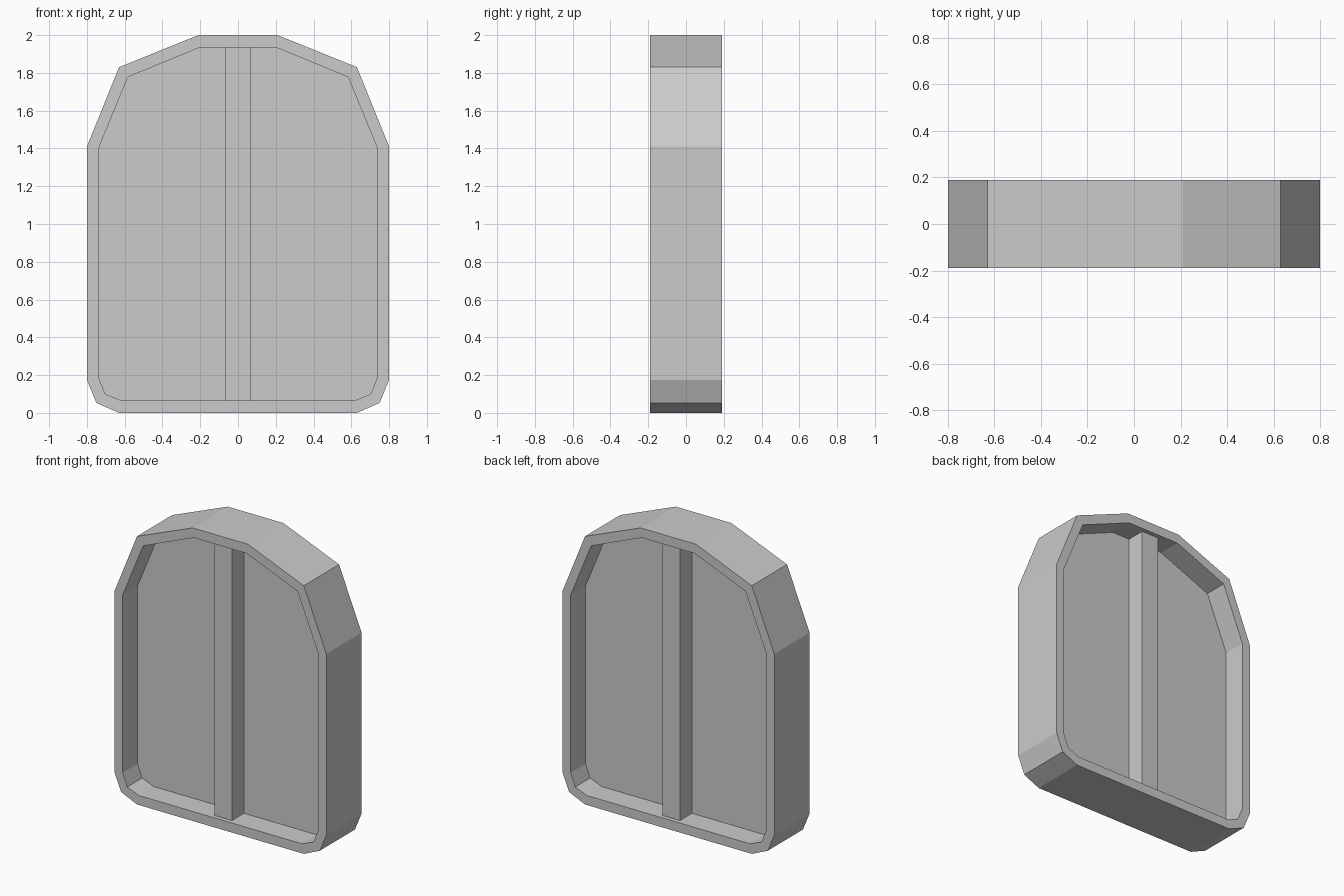
import bpy
import bmesh

cube = bpy.data.objects.get("Cube")
if cube:
    bpy.data.objects.remove(cube, do_unlink=True)

grey = bpy.data.materials.new("plain grey")
grey.use_nodes = True
colour = (0.6, 0.6, 0.6, 1.0)
grey.diffuse_color = colour
grey.node_tree.nodes["Principled BSDF"].inputs["Base Color"].default_value = colour

# Half outlines (x, z) from top to bottom, mirrored into closed loops
OUTER_HALF = [(0.21, 2.0), (0.63, 1.83), (0.80, 1.41),
              (0.80, 0.175), (0.75, 0.053), (0.63, 0.0)]
INNER_HALF = [(0.2, 1.935), (0.583, 1.778), (0.738, 1.40),
              (0.738, 0.188), (0.703, 0.1), (0.617, 0.065)]


def mirrored(half):
    return half + [(-x, z) for x, z in reversed(half)]


def finish(name, bm):
    bmesh.ops.recalc_face_normals(bm, faces=bm.faces)
    mesh = bpy.data.meshes.new(name)
    bm.to_mesh(mesh)
    bm.free()
    mesh.materials.append(grey)
    obj = bpy.data.objects.new(name, mesh)
    bpy.context.collection.objects.link(obj)
    return obj


def loop(bm, outline, y):
    return [bm.verts.new((x, y, z)) for x, z in outline]


def bridge(bm, a, b):
    n = len(a)
    for i in range(n):
        j = (i + 1) % n
        bm.faces.new((a[i], a[j], b[j], b[i]))


def prism(name, outline, half_depth):
    bm = bmesh.new()
    front = loop(bm, outline, -half_depth)
    back = loop(bm, outline, half_depth)
    bm.faces.new(front)
    bm.faces.new(back)
    bridge(bm, front, back)
    return finish(name, bm)


def ring(name, outer, inner, half_depth):
    bm = bmesh.new()
    loops = [loop(bm, outer, -half_depth), loop(bm, outer, half_depth),
             loop(bm, inner, half_depth), loop(bm, inner, -half_depth)]
    for k in range(4):
        bridge(bm, loops[k], loops[(k + 1) % 4])
    return finish(name, bm)


outer = mirrored(OUTER_HALF)
inner = mirrored(INNER_HALF)

# Thick surround, recessed panel, and the upright bar on both sides of it
ring("window_frame", outer, inner, 0.19)
prism("window_panel", inner, 0.03)
prism("centre_bar", mirrored([(0.066, 1.935), (0.066, 0.065)]), 0.16)
